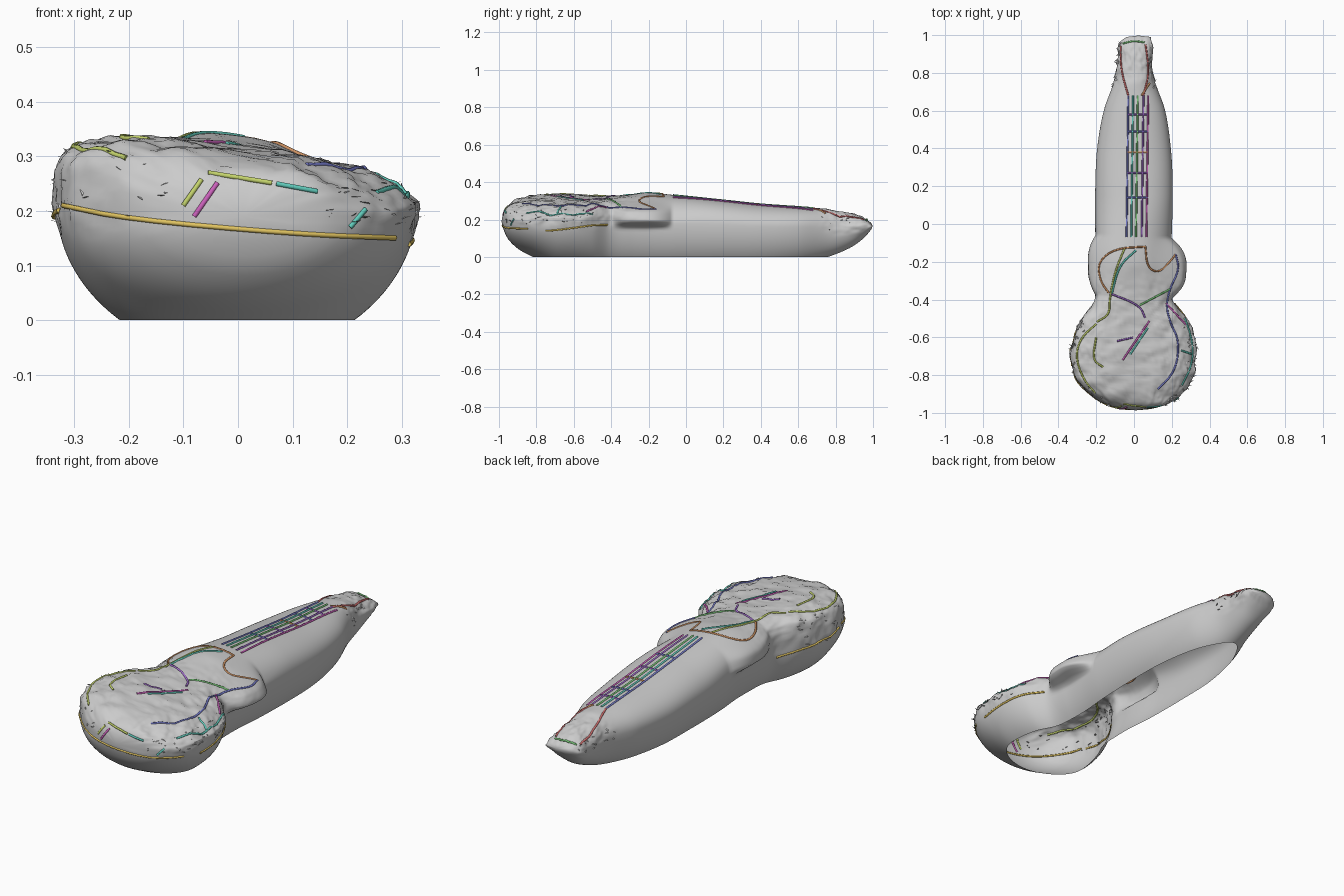
import bpy, bmesh, math, random
from mathutils import Vector, noise
from mathutils.bvhtree import BVHTree

if "Cube" in bpy.data.objects:
    bpy.data.objects.remove(bpy.data.objects["Cube"])

random.seed(4)

# Stations along the length: y, left x, right x, keel z, widest z, top z
STATIONS = [
    (-0.975, -0.08, 0.10, 0.145, 0.18, 0.235), (-0.955, -0.15, 0.175, 0.10, 0.185, 0.27),
    (-0.90, -0.235, 0.25, 0.045, 0.19, 0.298), (-0.82, -0.305, 0.31, 0.0, 0.20, 0.313),
    (-0.70, -0.332, 0.328, -0.06, 0.21, 0.318), (-0.60, -0.318, 0.318, -0.07, 0.21, 0.316),
    (-0.50, -0.275, 0.28, -0.075, 0.21, 0.315), (-0.41, -0.21, 0.21, -0.08, 0.20, 0.317),
    (-0.30, -0.195, 0.19, -0.08, 0.19, 0.327), (-0.20, -0.195, 0.19, -0.08, 0.19, 0.338),
    (-0.05, -0.205, 0.20, -0.085, 0.18, 0.328), (0.20, -0.205, 0.205, -0.085, 0.17, 0.303),
    (0.40, -0.195, 0.195, -0.08, 0.16, 0.282), (0.60, -0.16, 0.165, -0.05, 0.16, 0.268),
    (0.76, -0.105, 0.11, 0.0, 0.16, 0.255), (0.88, -0.085, 0.095, 0.05, 0.16, 0.235),
    (0.95, -0.085, 0.095, 0.10, 0.165, 0.212), (0.99, -0.04, 0.09, 0.145, 0.165, 0.185)]


def station(y):
    """Smooth interpolation of the station table."""
    s = STATIONS
    i = max(0, min(len(s) - 2, sum(r[0] <= y for r in s) - 1))

    def slope(j, k):
        a, b = s[max(0, j - 1)], s[min(len(s) - 1, j + 1)]
        return (b[k] - a[k]) / (b[0] - a[0])
    h = s[i + 1][0] - s[i][0]
    t = (y - s[i][0]) / h
    return [(2*t**3 - 3*t*t + 1) * s[i][k] + (t**3 - 2*t*t + t) * h * slope(i, k)
            + (3*t*t - 2*t**3) * s[i + 1][k] + (t**3 - t*t) * h * slope(i + 1, k) for k in range(1, 6)]


def ramp(a, b, v):
    t = max(0, min(1, (v - a) / (b - a)))
    return t * t * (3 - 2 * t)


def shell_point(y, a):
    xl, xr, zb, zw, zt = station(y)
    body = 1 - ramp(-0.45, -0.05, y)
    c, s = math.cos(a), math.sin(a)
    e = 2 / (2.1 + 0.9 * body) if s > 0 else 1
    u = math.copysign(abs(c) ** e, c)
    v = math.copysign(abs(s) ** e, s)
    x = (xl + xr) / 2 + u * (xr - xl) / 2
    z = zw + v * ((zt - zw) if s > 0 else (zw - zb))
    tilt = 0.13 * (1 - ramp(-0.2, 0.15, y)) * ramp(-0.98, -0.9, y)
    z -= tilt * x * ramp(-0.2, 0.4, s)
    # Horns swelling out of the waist, softly blended above, undercut below
    for side, cy, cz, push in ((1, -0.235, 0.225, 0.09), (-1, -0.22, 0.245, 0.05)):
        dy = max(0, 1 - abs((y - cy) / 0.16) ** 2.5)
        dz = 1 - ramp(cz + 0.01, cz + 0.09, z) if z > cz else 1 - ramp(cz - 0.075, cz - 0.03, 2*cz - 0.105 - z)
        x += push * dy * dz * max(0, u * side) * side
    # Ragged skin around the body rim and the head
    rough = (1 - ramp(-0.55, -0.15, y)) * ramp(0.14, 0.2, z) + ramp(0.68, 0.85, y) * ramp(0.1, 0.18, z)
    p = Vector((x, y, z))
    n = noise.noise(p * 14) * 0.010 + noise.noise(p * 45) * 0.006
    return p + Vector((u * n, 0, v * n)) * rough


# Hollow instrument shell, open underneath
bm = bmesh.new()
N, M = 170, 128
rings = []
for i in range(N + 1):
    y = STATIONS[0][0] + (STATIONS[-1][0] - STATIONS[0][0]) * i / N
    rings.append([bm.verts.new(shell_point(y, math.tau * (j + 0.5) / M)) for j in range(M)])
for r0, r1 in zip(rings, rings[1:]):
    for j in range(M):
        k = (j + 1) % M
        bm.faces.new((r0[j], r0[k], r1[k], r1[j]))
for r, dy in ((rings[0], -0.012), (rings[-1], 0.008)):
    tip = bm.verts.new(sum((v.co for v in r), Vector()) / M + Vector((0, dy, 0)))
    for j in range(M):
        bm.faces.new((r[j], r[(j + 1) % M], tip))
bmesh.ops.bisect_plane(bm, geom=bm.verts[:] + bm.edges[:] + bm.faces[:], plane_co=(0, 0, 0),
                       plane_no=(0, 0, 1), clear_inner=True)
bmesh.ops.recalc_face_normals(bm, faces=bm.faces)
if max(bm.faces, key=lambda f: f.calc_center_median().z).normal.z < 0:
    bmesh.ops.reverse_faces(bm, faces=bm.faces)
tree = BVHTree.FromBMesh(bm)
mesh = bpy.data.meshes.new("instrument_shell")
bm.to_mesh(mesh)
bm.free()
mesh.shade_smooth()
bpy.context.collection.objects.link(bpy.data.objects.new("instrument_shell", mesh))

COLOURS = {"red": (0.6, 0.15, 0.15), "brown": (0.6, 0.28, 0.12), "yellow": (0.75, 0.55, 0.12),
           "lime": (0.55, 0.65, 0.15), "green": (0.2, 0.6, 0.2), "teal": (0.12, 0.6, 0.5),
           "blue": (0.18, 0.2, 0.6), "purple": (0.35, 0.15, 0.6), "magenta": (0.6, 0.12, 0.5)}
MATS = {}
for key, rgb in COLOURS.items():
    MATS[key] = bpy.data.materials.new(key)
    MATS[key].diffuse_color = (*rgb, 1)


def tube(name, colour, pts):
    cu = bpy.data.curves.new(name, "CURVE")
    cu.dimensions = "3D"
    cu.bevel_depth = 0.005
    cu.bevel_resolution = 1
    cu.use_fill_caps = True
    sp = cu.splines.new("POLY")
    sp.points.add(len(pts) - 1)
    for q, p in zip(sp.points, pts):
        q.co = (*p, 1)
    cu.materials.append(MATS[colour])
    bpy.context.collection.objects.link(bpy.data.objects.new(name, cu))


def stroke(name, colour, path, axis="top"):
    """Drape a rounded line over the shell from above (x, y) or from the front (x, z)."""
    for _ in range(2):  # corner cutting
        cut = [path[0]]
        for a, b in zip(path, path[1:]):
            cut += [tuple(a[k] * f + b[k] * (1 - f) for k in (0, 1)) for f in (0.75, 0.25)]
        path = cut + [path[-1]]
    pts = []
    for a, b in zip(path, path[1:]):
        n = max(1, int(math.dist(a, b) / 0.03))
        for i in range(n):
            u, w = (a[k] + (b[k] - a[k]) * i / n for k in (0, 1))
            o, d = ((u, w, 2), (0, 0, -1)) if axis == "top" else ((u, -2, w), (0, 1, 0))
            hit = tree.ray_cast(Vector(o), Vector(d))[0]
            if hit:
                pts.append(hit)
    if len(pts) > 1:
        tube(name, colour, pts)


# Strings and frets
for x, c in ((-0.03, "blue"), (-0.005, "teal"), (0.02, "green"), (0.05, "purple"), (0.075, "magenta")):
    stroke("string", c, [(x, 0.68), (x - 0.01, -0.12)])
for i, y in enumerate((0.58, 0.49, 0.38, 0.27, 0.14)):
    stroke("fret", ("purple", "blue", "brown")[i % 3], [(-0.035, y), (0.08, y)])

# Lines on the head, horns and body top
TOP = [
    ("head_line", "red", [(-0.03, 0.68), (-0.07, 0.82), (-0.07, 0.95)]),
    ("head_line", "red", [(0.05, 0.68), (0.08, 0.8), (0.06, 0.96)]),
    ("head_line", "green", [(-0.06, 0.955), (0.0, 0.97), (0.06, 0.96)]),
    ("head_line", "brown", [(0.04, 0.68), (0.085, 0.75)]),
    ("horn_line", "brown", [(0.06, -0.12), (-0.1, -0.13), (-0.19, -0.2), (-0.18, -0.3), (-0.13, -0.37)]),
    ("horn_line", "lime", [(-0.05, -0.13), (-0.1, -0.25), (-0.13, -0.4), (-0.13, -0.48), (-0.2, -0.52)]),
    ("horn_line", "teal", [(0.01, -0.14), (-0.08, -0.22), (-0.12, -0.38)]),
    ("horn_line", "brown", [(0.06, -0.12), (0.07, -0.23), (0.13, -0.26), (0.19, -0.2), (0.22, -0.16)]),
    ("body_line", "blue", [(0.22, -0.16), (0.24, -0.24), (0.19, -0.34), (0.17, -0.43), (0.19, -0.52),
                           (0.24, -0.62), (0.22, -0.78), (0.12, -0.88)]),
    ("body_line", "purple", [(-0.12, -0.37), (0.03, -0.43), (0.06, -0.5)]),
    ("body_line", "green", [(0.03, -0.43), (0.2, -0.34)]),
    ("body_line", "magenta", [(0.17, -0.42), (0.28, -0.54)]),
    ("bridge_line", "magenta", [(-0.06, -0.72), (0.09, -0.5)]),
    ("bridge_line", "teal", [(-0.02, -0.69), (0.08, -0.54)]),
    ("bridge_line", "purple", [(-0.09, -0.62), (0.0, -0.6)]),
    ("rim_line", "lime", [(-0.2, -0.53), (-0.28, -0.6), (-0.31, -0.7), (-0.27, -0.82), (-0.2, -0.9)]),
    ("rim_line", "lime", [(-0.2, -0.6), (-0.22, -0.72), (-0.16, -0.76)]),
    ("rim_line", "teal", [(0.27, -0.5), (0.31, -0.62), (0.31, -0.74), (0.25, -0.86)]),
    ("rim_line", "teal", [(0.25, -0.67), (0.31, -0.69)])]
for args in TOP:
    stroke(*args)

# Lines across the front face
FRONT = [("lime", [(-0.1, 0.21), (-0.065, 0.26)]), ("magenta", [(-0.08, 0.19), (-0.035, 0.255)]),
         ("lime", [(-0.055, 0.27), (0.07, 0.25)]), ("teal", [(0.07, 0.25), (0.15, 0.235)]),
         ("teal", [(0.205, 0.17), (0.235, 0.205)])]
for colour, path in FRONT:
    stroke("front_line", colour, path, "front")

# Seam around the body side
stroke("body_seam", "yellow", [(-0.32, 0.21), (-0.2, 0.185), (0.1, 0.158), (0.3, 0.15)], "front")
for a0, a1 in ((math.pi + 0.05, math.pi + 0.2), (-0.28, -0.1)):
    tube("side_seam", "yellow", [shell_point(-0.75 + 0.33 * i / 16, a0 + (a1 - a0) * i / 16) for i in range(17)])

# Loose torn flakes along the rim and head
fb = bmesh.new()
for i in range(130):
    y = random.uniform(-0.96, -0.5) if i % 4 else random.uniform(0.72, 0.98)
    p = shell_point(y, random.choice((random.uniform(-0.1, 0.7), random.uniform(2.4, 3.3))))
    d = Vector((random.uniform(-1, 1), random.uniform(-1, 1), random.uniform(-0.3, 0.3))).normalized()
    s = random.uniform(0.010, 0.02)
    w = Vector((-d.y, d.x, 0.2)) * 0.006
    fb.faces.new([fb.verts.new(q) for q in (p - d * s - w, p + d * s, p + w)])
fm = bpy.data.meshes.new("torn_flakes")
fb.to_mesh(fm)
fb.free()
bpy.context.collection.objects.link(bpy.data.objects.new("torn_flakes", fm))

for m in bpy.data.materials:
    if m.users and not m.is_grease_pencil:
        m.use_nodes = True
        m.node_tree.nodes["Principled BSDF"].inputs["Base Color"].default_value = m.diffuse_color
